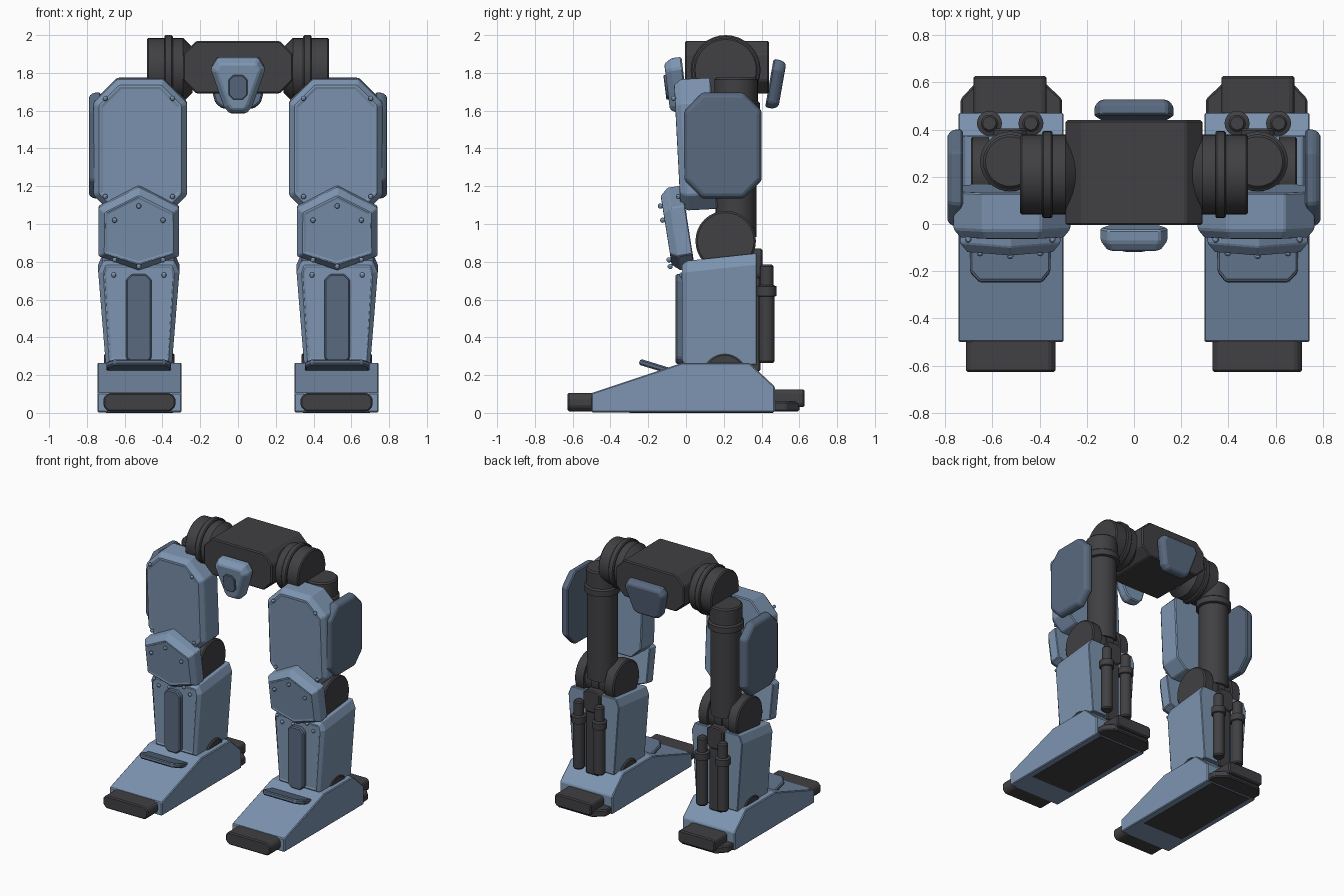
import bpy, bmesh, math
from mathutils import Matrix, Vector

cube = bpy.data.objects.get("Cube")
if cube:
    bpy.data.objects.remove(cube)


def material(name, rgb):
    m = bpy.data.materials.new(name)
    m.use_nodes = True
    m.diffuse_color = (*rgb, 1)
    m.node_tree.nodes["Principled BSDF"].inputs["Base Color"].default_value = (*rgb, 1)
    return m


BLUE = material("steel blue", (0.205, 0.30, 0.44))
SLATE = material("slate blue", (0.10, 0.143, 0.215))
DARK = material("charcoal", (0.052, 0.05, 0.055))
LEG = 0.525  # leg centre line


def place(axis, u, v, d):
    return {"x": (d, u, v), "y": (u, d, v), "z": (u, v, d)}[axis]


def finish(name, bm, mat, mirror=True, bevel=0.008, smooth=False):
    bmesh.ops.recalc_face_normals(bm, faces=bm.faces)
    mesh = bpy.data.meshes.new(name)
    bm.to_mesh(mesh)
    bm.free()
    mesh.materials.append(mat)
    ob = bpy.data.objects.new(name, mesh)
    bpy.context.collection.objects.link(ob)
    if smooth:
        bpy.ops.object.select_all(action="DESELECT")
        ob.select_set(True)
        bpy.context.view_layer.objects.active = ob
        bpy.ops.object.shade_smooth_by_angle(angle=math.radians(30))
    if bevel:
        mod = ob.modifiers.new("edge", "BEVEL")
        mod.width, mod.segments, mod.limit_method = bevel, 1, "ANGLE"
    if mirror:
        ob.modifiers.new("pair", "MIRROR")
    return ob


def prism(name, pts, axis, front, back, mat, steps=(), tilt=0, shear=None, **kw):
    """Extrude an outline; steps inset the front face; tilt turns it about x."""
    bm = bmesh.new()
    a = [bm.verts.new(place(axis, u, v, front)) for u, v in pts]
    b = [bm.verts.new(place(axis, u, v, back)) for u, v in pts]
    face = bm.faces.new(a)
    bm.faces.new(b[::-1])
    for i in range(len(pts)):
        j = (i + 1) % len(pts)
        bm.faces.new((a[j], a[i], b[i], b[j]))
    bmesh.ops.recalc_face_normals(bm, faces=bm.faces)
    if shear:
        for v in b:
            shear(v.co)
    for width, depth in steps:
        bmesh.ops.inset_region(bm, faces=[face], thickness=width, depth=depth)
    if tilt:
        mid = sum((v.co for v in a + b), Vector()) / (2 * len(a))
        bmesh.ops.rotate(bm, verts=bm.verts, cent=mid,
                         matrix=Matrix.Rotation(math.radians(tilt), 3, "X"))
    return finish(name, bm, mat, **kw)


def octagon(u0, u1, v0, v1, low, high=None):
    h = low if high is None else high
    return [(u0 + low, v0), (u1 - low, v0), (u1, v0 + low), (u1, v1 - h),
            (u1 - h, v1), (u0 + h, v1), (u0, v1 - h), (u0, v0 + low)]


def box(u0, u1, v0, v1):
    return [(u0, v0), (u1, v0), (u1, v1), (u0, v1)]


def lathe(name, axis, u, v, rings, mat=DARK, n=32):
    """Turned part; rings are (position along axis, radius)."""
    bm = bmesh.new()
    loops = [[bm.verts.new(place(axis, u + r * math.cos(2 * math.pi * k / n),
                                 v + r * math.sin(2 * math.pi * k / n), d))
              for k in range(n)] for d, r in rings]
    bm.faces.new(loops[0])
    bm.faces.new(loops[-1])
    for p, q in zip(loops, loops[1:]):
        for k in range(n):
            bm.faces.new((p[k], p[k - 1], q[k - 1], q[k]))
    return finish(name, bm, mat, bevel=0, smooth=True)


def bolts(name, spots):
    bm = bmesh.new()
    for p in spots:
        bmesh.ops.create_uvsphere(bm, u_segments=10, v_segments=6, radius=0.014,
                                  matrix=Matrix.Translation(p))
    finish(name, bm, BLUE, bevel=0, smooth=True)


# Pelvis and its plates
prism("pelvis", octagon(-0.29, 0.29, 1.69, 1.97, 0.07), "y", -0.005, 0.44, DARK, mirror=False)
shield = [(-0.045, 1.585), (0.045, 1.585), (0.075, 1.62), (0.145, 1.82),
          (0.11, 1.88), (-0.11, 1.88), (-0.145, 1.82), (-0.075, 1.62)]
prism("groin_plate", shield, "y", -0.06, -0.005, BLUE, [(0.03, 0.04)], tilt=7, mirror=False)
prism("groin_inset", octagon(-0.05, 0.05, 1.66, 1.79, 0.025), "y", -0.112, -0.07, SLATE,
      tilt=7, mirror=False, bevel=0.004)
rear = [(-0.085, 1.61), (0.085, 1.61), (0.12, 1.64), (0.17, 1.82),
        (0.14, 1.87), (-0.14, 1.87), (-0.17, 1.82), (-0.12, 1.64)]
prism("rear_plate", rear, "y", 0.485, 0.44, SLATE, [(0.02, 0.025)], tilt=-10, mirror=False)

# Hip joint and thigh strut
lathe("hip_joint", "x", 0.21, 1.815,
      [(0.24, 0.12), (0.29, 0.17), (0.345, 0.17), (0.345, 0.178), (0.352, 0.185),
       (0.383, 0.185), (0.39, 0.178), (0.39, 0.17), (0.475, 0.17), (0.483, 0.162)])
lathe("thigh_strut", "z", LEG, 0.265,
      [(0.93, 0.108), (1.59, 0.108), (1.595, 0.127), (1.64, 0.127), (1.65, 0.115),
       (1.765, 0.115), (1.775, 0.105)])

# Thigh armour
prism("thigh_plate", octagon(0.27, 0.765, 1.075, 1.77, 0.08, 0.125), "y", -0.01, 0.15, BLUE,
      [(0.035, 0.04), (0.012, -0.008)], tilt=3)
bolts("thigh_bolts", [(LEG + s * 0.178, y, z) for s in (-1, 1)
                      for y, z in ((-0.066, 1.665), (-0.04, 1.145))])
prism("thigh_side_plate", octagon(-0.01, 0.4, 1.135, 1.695, 0.095), "x", 0.765, 0.725, SLATE,
      [(0.02, 0.025)])

# Knee joint and pad
lathe("knee_joint", "x", 0.21, 0.91,
      [(0.358, 0.15), (0.366, 0.16), (0.435, 0.16), (0.435, 0.14), (0.495, 0.14),
       (0.495, 0.15), (0.555, 0.15), (0.555, 0.14), (0.615, 0.14), (0.615, 0.16),
       (0.684, 0.16), (0.692, 0.15)])
hexagon = [(LEG, 0.755), (0.738, 0.83), (0.738, 1.09), (LEG, 1.2), (0.312, 1.09), (0.312, 0.83)]
prism("knee_pad", hexagon, "y", -0.062, 0.015, BLUE, [(0.04, 0.045), (0.01, -0.006)], tilt=9)
bolts("knee_bolts", [(LEG + dx, -0.112 - (z - 0.95) * 0.16, z) for dx, z in
                     ((0, 1.095), (0, 0.775), (0.128, 1.02), (-0.128, 1.02),
                      (0.128, 0.81), (-0.128, 0.81))])


# Shin
def raise_back(co):
    if co.z > 0.7:
        co.z += 0.04


shin = [(0.35, 0.255), (0.70, 0.255), (0.74, 0.745), (0.715, 0.805), (0.335, 0.805), (0.31, 0.745)]
prism("shin", shin, "y", 0.005, 0.375, BLUE, [(0.03, 0.03), (0.01, -0.006)], shear=raise_back)
prism("shin_strip", octagon(0.457, 0.593, 0.26, 0.735, 0.03), "y", -0.055, -0.01, SLATE)
bolts("shin_bolts", [(LEG + s * 0.133, -0.022, 0.73) for s in (-1, 1)])

# Calf pistons and their mount
prism("calf_mount", octagon(0.455, 0.595, 0.70, 0.87, 0.03), "y", 0.405, 0.30, DARK)
prism("calf_spine", box(0.47, 0.58, 0.22, 0.75), "y", 0.395, 0.34, DARK)
for side, x in (("inner", LEG - 0.088), ("outer", LEG + 0.088)):
    lathe(side + "_calf_piston", "z", x, 0.427,
          [(0.265, 0.035), (0.275, 0.042), (0.615, 0.042), (0.62, 0.053), (0.67, 0.053),
           (0.677, 0.036), (0.775, 0.036), (0.785, 0.028)], n=20)

# Ankle and foot
lathe("ankle", "x", 0.205, 0.205, [(0.335, 0.1), (0.345, 0.112), (0.70, 0.112), (0.71, 0.1)])
flap = [(0.39, -0.25), (0.655, -0.25), (0.695, -0.205), (0.695, -0.04), (0.355, -0.04), (0.355, -0.205)]
prism("ankle_flap", flap, "z", 0.262, 0.23, SLATE, tilt=-17)
foot = [(-0.5, 0.003), (0.47, 0.003), (0.47, 0.14), (0.335, 0.265), (-0.02, 0.265), (-0.5, 0.105)]
prism("foot", foot, "x", 0.298, 0.745, BLUE, bevel=0.006)
prism("sole", box(0.345, 0.70, -0.3, 0.46), "z", 0, 0.006, DARK, bevel=0)
prism("toe", octagon(0.332, 0.712, 0.008, 0.105, 0.025), "y", -0.628, -0.48, DARK)
prism("heel", octagon(0.37, 0.68, 0.03, 0.125, 0.015), "y", 0.628, 0.45, DARK)
skirt = [(0.305, 0.45), (0.735, 0.45), (0.735, 0.53), (0.67, 0.6), (0.38, 0.6), (0.305, 0.53)]
prism("heel_skirt", skirt, "z", 0.008, 0.06, DARK)
